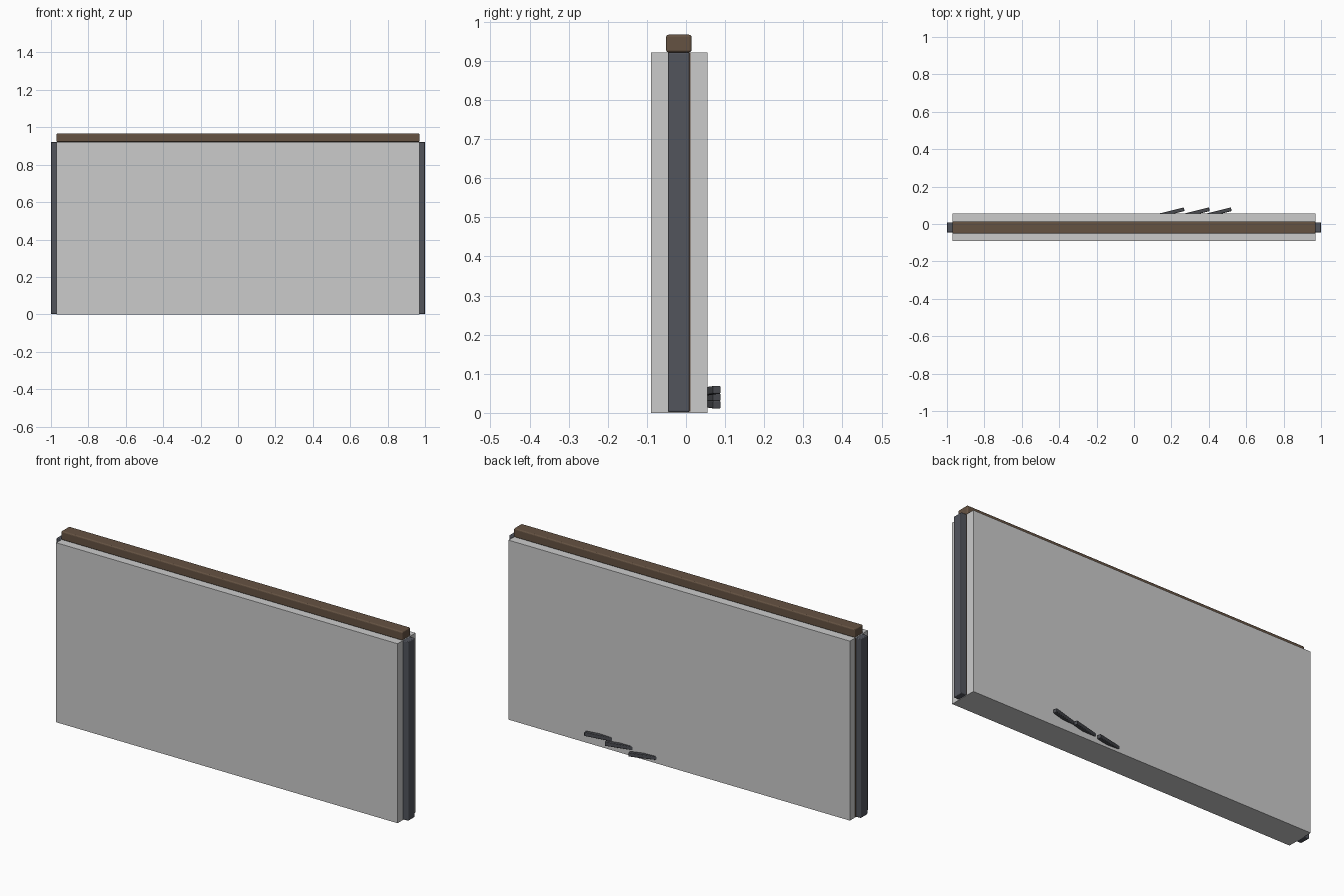
import bpy, math
from mathutils import Vector

if "Cube" in bpy.data.objects:
    bpy.data.objects.remove(bpy.data.objects["Cube"])


def material(name, color):
    m = bpy.data.materials.new(name)
    m.diffuse_color = color
    m.use_nodes = True
    m.node_tree.nodes["Principled BSDF"].inputs["Base Color"].default_value = m.diffuse_color
    return m


WOOD = material("brown_wood", (0.13, 0.085, 0.055, 1))
STEEL = material("grey_steel", (0.085, 0.09, 0.108, 1))
DARK = material("dark_metal", (0.07, 0.073, 0.083, 1))


def box(name, lo, hi, mat=None, bevel=0.0):
    lo, hi = Vector(lo), Vector(hi)
    bpy.ops.mesh.primitive_cube_add(size=1, location=(lo + hi) / 2)
    ob = bpy.context.object
    ob.name = name
    ob.scale = hi - lo
    bpy.ops.object.transform_apply(location=False, rotation=False, scale=True)
    if mat:
        ob.data.materials.append(mat)
    if bevel:
        b = ob.modifiers.new("edge_bevel", 'BEVEL')
        b.width = bevel
        b.segments = 3
    return ob


# Main slab
box("panel", (-0.97, -0.09, 0), (0.97, 0.055, 0.922))

# Wooden core whose end edge peeks out beside the posts
box("core_board", (-0.971, -0.045, 0.003), (0.971, 0.012, 0.92), WOOD)

# Top rail
box("top_rail", (-0.97, -0.051, 0.922), (0.97, 0.014, 0.967), WOOD, 0.006)

# Side posts
for side, name in ((-1, "left_post"), (1, "right_post")):
    xs = sorted((side * 0.968, side * 1.0))
    box(name, (xs[0], -0.046, 0.002), (xs[1], 0.009, 0.922), STEEL, 0.004)

# Slanted bars sticking out of the back face near the base
LENGTH = 0.17
for i, (x, z, pitch) in enumerate(((0.268, 0.021, -2), (0.403, 0.040, 0), (0.52, 0.059, 2))):
    yaw, p = math.radians(14), math.radians(pitch)
    d = Vector((math.cos(yaw) * math.cos(p), math.sin(yaw) * math.cos(p), math.sin(p)))
    tip = Vector((x, 0.079, z))
    bar = box(f"back_bar_{i + 1}", (-LENGTH / 2, -0.010, -0.010),
              (LENGTH / 2, 0.010, 0.010), DARK, 0.003)
    bar.location = tip - d * LENGTH / 2
    bar.rotation_euler = (0, -p, yaw)
